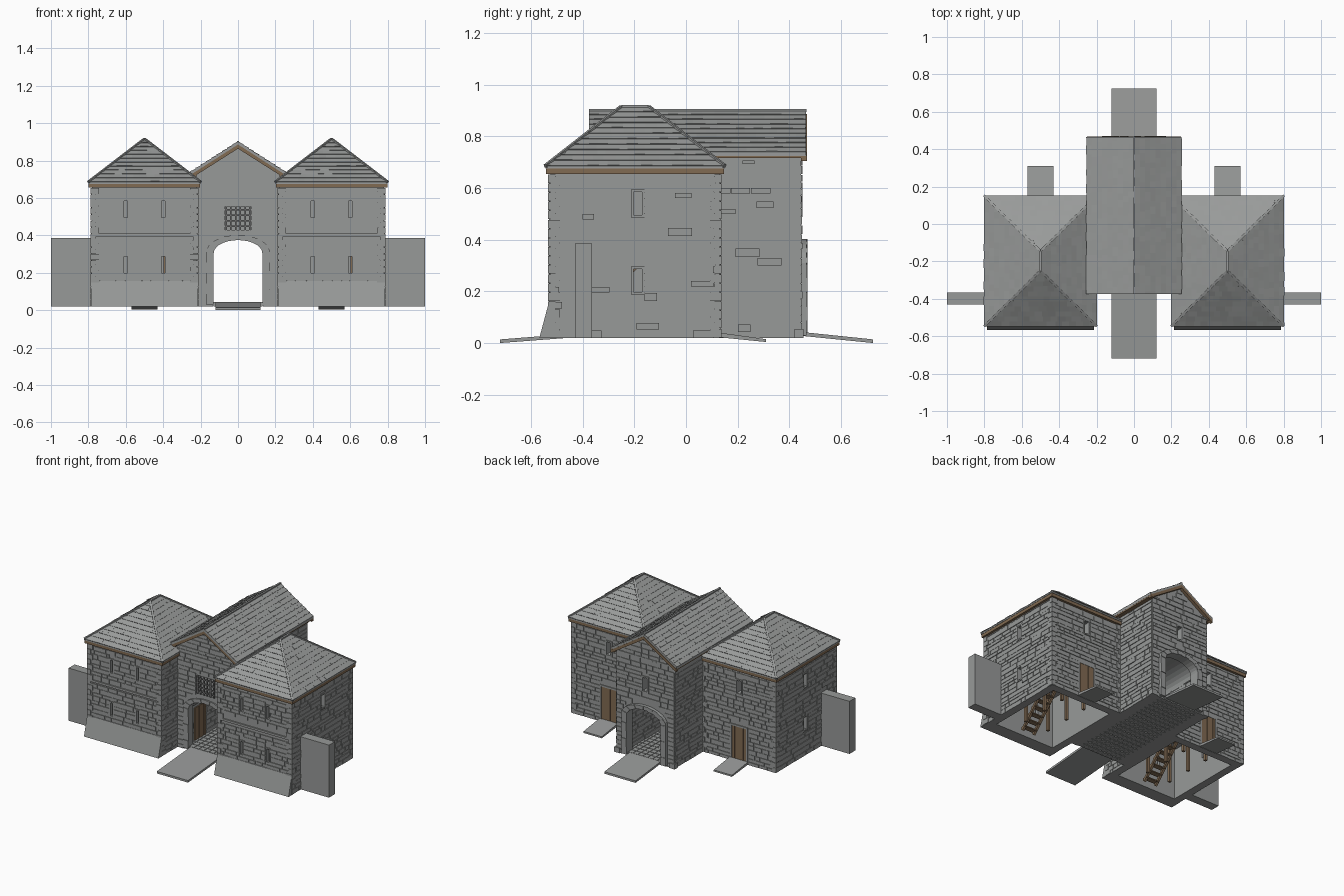
import bpy, bmesh, math, random
from mathutils import Vector

rng = random.Random(4)
cube = bpy.data.objects.get("Cube")
if cube:
    bpy.data.objects.remove(cube, do_unlink=True)


def material(name, rgb):
    m = bpy.data.materials.new(name)
    m.use_nodes = True
    m.diffuse_color = (*rgb, 1)
    m.node_tree.nodes["Principled BSDF"].inputs["Base Color"].default_value = (*rgb, 1)
    return m


STONE = material("grey stone", (0.31, 0.32, 0.315))
SLATE = material("grey slate", (0.32, 0.33, 0.325))
TIMBER = material("brown timber", (0.22, 0.145, 0.085))
IRON = material("dark iron", (0.16, 0.16, 0.16))


# ---- mesh helpers ----
def finish(name, bm, mat):
    bmesh.ops.dissolve_degenerate(bm, dist=1e-5, edges=bm.edges)
    bmesh.ops.recalc_face_normals(bm, faces=bm.faces)
    mesh = bpy.data.meshes.new(name)
    bm.to_mesh(mesh)
    bm.free()
    mesh.materials.append(mat)
    ob = bpy.data.objects.new(name, mesh)
    bpy.context.collection.objects.link(ob)
    return ob


def loft(bm, low, high):
    a, b = [bm.verts.new(p) for p in low], [bm.verts.new(p) for p in high]
    bm.faces.new(a)
    bm.faces.new(b[::-1])
    n = len(a)
    for i in range(n):
        j = (i + 1) % n
        bm.faces.new((a[i], b[i], b[j], a[j]))


def box(bm, x, y, z):
    ring = [(x[0], y[0]), (x[1], y[0]), (x[1], y[1]), (x[0], y[1])]
    loft(bm, [(*p, z[0]) for p in ring], [(*p, z[1]) for p in ring])


def prism(bm, profile, y0, y1):
    loft(bm, [(x, y0, z) for x, z in profile], [(x, y1, z) for x, z in profile])


def beam(bm, p, q, w, up=Vector((0, 0, 1))):
    p, q = Vector(p), Vector(q)
    side = (q - p).cross(up).normalized() * w / 2
    top = side.cross(q - p).normalized() * w / 2
    ring = [side + top, side - top, -side - top, top - side]
    loft(bm, [p + r for r in ring], [q + r for r in ring])


def make(name, mat, fn, *args):
    bm = bmesh.new()
    fn(bm, *args)
    return finish(name, bm, mat)


def cut(ob, fn, *args):
    tool = make("cutter", STONE, fn, *args)
    mod = ob.modifiers.new("cut", "BOOLEAN")
    mod.operation, mod.solver, mod.object = "DIFFERENCE", "EXACT", tool
    bpy.context.view_layer.objects.active = ob
    bpy.ops.object.modifier_apply(modifier=mod.name)
    bpy.data.objects.remove(tool, do_unlink=True)


# Random stone courses; place(u, v, depth) maps onto the wall
def stones(bm, place, u0, u1, v0, v1, holes=(), half=None):
    v = v0
    while v < v1 - 0.008:
        h = min(rng.uniform(0.022, 0.036), v1 - v)
        r = half(v + h) if half else 9
        spans = [(max(u0, -r), min(u1, r))]
        for a, b, c, d in holes:
            if c < v + h and d > v:
                spans = [s for p, q in spans for s in ((p, min(q, a)), (max(p, b), q)) if s[1] - s[0] > 0.008]
        for p, q in spans:
            while q - p > 0.006:
                w = min(rng.uniform(0.035, 0.1), q - p)
                w = q - p if q - p - w < 0.015 else w
                d = rng.uniform(0.003, 0.006)
                ring = [(p, v), (p + w - 0.003, v), (p + w - 0.003, v + h - 0.003), (p, v + h - 0.003)]
                loft(bm, [place(*c, -0.001) for c in ring], [place(*c, d) for c in ring])
                p += w
        v += h


# Overlapping slates on a roof slope, eave a-b and ridge d-c
def slates(bm, a, b, c, d, row=0.034, width=0.042):
    a, b, c, d = map(Vector, (a, b, c, d))
    U = (b - a).normalized()
    S = (d - a) - U * (d - a).dot(U)
    N = U.cross(S).normalized()
    N = -N if N.z < 0 else N
    rows = round(S.length / row)
    size, dl, dr = (b - a).length, (d - a).dot(U), (c - b).dot(U)
    for i in range(rows):
        t0, t1 = i / rows, (i + 1) / rows
        s = -width * rng.random()
        while s < size:
            e = s + width * rng.uniform(0.7, 1.2)
            lift = rng.uniform(0.003, 0.006)
            x = [min(max(k, t * dl), size + t * dr) for k, t in ((s, t0), (e, t0), (e, t1), (s, t1))]
            if x[1] - x[0] > 0.004:
                at = [a + U * k + S * t for k, t in zip(x, (t0, t0, t1, t1))]
                loft(bm, [p - N * 0.002 for p in at],
                     [p + N * k for p, k in zip(at, (lift, lift, 0.001, 0.001))])
            s = e


# Rectangular surround built on a wall
def surround(bm, place, u, v, w, h, t, d=0.006):
    for a, b, c, e in ((-w, -w + t, -h, h), (w - t, w, -h, h), (-w, w, -h, -h + t), (-w, w, h - t, h)):
        ring = [(u + a, v + c), (u + b, v + c), (u + b, v + e), (u + a, v + e)]
        loft(bm, [place(*p, -0.02) for p in ring], [place(*p, d) for p in ring])


def arch(hw, spring, rise, z0=0.03):
    legs = [z0 + (spring - z0) * i / 5 for i in range(5)]
    curve = [(-hw * math.cos(math.pi * i / 14), spring + rise * math.sin(math.pi * i / 14)) for i in range(15)]
    return [(-hw, z) for z in legs] + curve + [(hw, z) for z in legs[::-1]]


# ---- towers ----
for s, side in ((1, "left"), (-1, "right")):
    c = 0.5 * s
    front = lambda u, v, d: Vector((c + u, -0.525 - d, v))
    back = lambda u, v, d: Vector((c + u, 0.13 + d, v))
    outer = lambda u, v, d: Vector((s * (0.78 + d), u, v))
    inner = lambda u, v, d: Vector((s * (0.22 - d), u, v))
    walls = make(side + "_tower_walls", STONE, box, (c - 0.28, c + 0.28), (-0.525, 0.13), (0.02, 0.67))
    cut(walls, box, (c - 0.23, c + 0.23), (-0.475, 0.08), (-0.1, 0.65))
    surrounds, openings = bmesh.new(), {front: [], back: [], outer: []}
    spots = [(front, u, v, 0.018) for u in (-0.1, 0.1) for v in (0.242, 0.54)]
    spots += [(outer, -0.187, v, 0.026) for v in (0.242, 0.54)] + [(back, 0, 0.54, 0.026)]
    for place, u, v, w in spots:
        mid, k = place(u, v, 0), w - 0.008
        ex, ey = (0.08, k) if place is outer else (k, 0.08)
        cut(walls, box, (mid.x - ex, mid.x + ex), (mid.y - ey, mid.y + ey), (v - 0.044, v + 0.044))
        surround(surrounds, place, u, v, w, 0.054, 0.009)
        openings[place].append((u - w, u + w, v - 0.054, v + 0.054))
    surround(surrounds, back, 0, 0.15, 0.068, 0.125, 0.012)
    openings[back].append((-0.068, 0.068, 0.02, 0.275))
    openings[front].append((-0.3, 0.3, 0.393, 0.412))
    finish(side + "_tower_window_surrounds", surrounds, STONE)

    bm = bmesh.new()
    stones(bm, front, -0.28, 0.28, 0.155, 0.655, openings[front])
    stones(bm, back, -0.28, 0.28, 0.02, 0.655, openings[back])
    stones(bm, outer, -0.525, 0.13, 0.02, 0.655, openings[outer] + [(-0.43, -0.365, 0, 0.385)])
    stones(bm, inner, -0.525, -0.35, 0.02, 0.655)
    finish(side + "_tower_stonework", bm, STONE)
    make(side + "_string_course", STONE, box, (c - 0.282, c + 0.282), (-0.534, -0.51), (0.395, 0.41))

    # Alternating corner blocks
    bm = bmesh.new()
    for i in range(18):
        z, lx, ly = 0.022 + i * 0.0352, *((0.045, 0.028) if i % 2 else (0.028, 0.045))
        for k in (-1, 1):
            x = c + k * 0.288
            box(bm, (x, x - k * lx), (-0.534, -0.534 + ly), (z, z + 0.033))
            box(bm, (x, x - k * lx), (0.138, 0.138 - ly), (z, z + 0.033))
    finish(side + "_tower_quoins", bm, STONE)

    bm = bmesh.new()
    x0, x1 = c - 0.286, c + 0.286
    loft(bm, [(x0, -0.568, 0.02), (x0, -0.52, 0.02), (x0, -0.52, 0.16), (x0, -0.532, 0.155)],
         [(x1, -0.568, 0.02), (x1, -0.52, 0.02), (x1, -0.52, 0.16), (x1, -0.532, 0.155)])
    finish(side + "_sloped_base", bm, STONE)
    make(side + "_curtain_wall", STONE, box, (s * 0.78, s), (-0.43, -0.365), (0.02, 0.385))

    # Hipped roof with slates, ridge caps and eaves board
    e = [(c - 0.3, -0.545, 0.685), (c + 0.3, -0.545, 0.685), (c + 0.3, 0.15, 0.685), (c - 0.3, 0.15, 0.685)]
    r0, r1 = (c, -0.25, 0.915), (c, -0.145, 0.915)
    bm = bmesh.new()
    box(bm, (c - 0.3, c + 0.3), (-0.545, 0.15), (0.676, 0.685))
    loft(bm, e, [r0, (c + 0.001, -0.25, 0.915), r1, (c - 0.001, -0.145, 0.915)])
    for quad in ((e[0], e[1], r0, r0), (e[1], e[2], r1, r0), (e[2], e[3], r1, r1), (e[3], e[0], r0, r1)):
        slates(bm, *quad)
    for p, q in ((e[0], r0), (e[1], r0), (e[2], r1), (e[3], r1), (r0, r1)):
        beam(bm, p, q, 0.013)
    finish(side + "_tower_roof", bm, SLATE)
    make(side + "_tower_eaves_board", TIMBER, box, (c - 0.298, c + 0.298), (-0.542, 0.147), (0.655, 0.678))

    # Back door and its ramp
    bm = bmesh.new()
    for i in range(5):
        x = c - 0.055 + i * 0.022
        box(bm, (x, x + 0.0205), (0.12, 0.134), (0.035, 0.263))
    finish(side + "_back_door", bm, TIMBER)
    bm = bmesh.new()
    loft(bm, [(c - 0.07, 0.13, 0.022), (c + 0.07, 0.13, 0.022), (c + 0.07, 0.13, 0.04), (c - 0.07, 0.13, 0.04)],
         [(c - 0.07, 0.31, 0.004), (c + 0.07, 0.31, 0.004), (c + 0.07, 0.31, 0.015), (c - 0.07, 0.31, 0.015)])
    finish(side + "_back_ramp", bm, STONE)

    # Interior floor, posts and stairs
    make(side + "_upper_floor", STONE, box, (c - 0.235, c + 0.235), (-0.48, 0.085), (0.375, 0.39))
    bm = bmesh.new()
    for x in (c - 0.07, c + 0.11):
        for y in (-0.33, -0.15, 0.02):
            box(bm, (x - 0.009, x + 0.009), (y - 0.009, y + 0.009), (0.02, 0.378))
    finish(side + "_posts", bm, TIMBER)
    bm = bmesh.new()
    for k in (-0.045, 0.045):
        beam(bm, (c + k, -0.44, 0.03), (c + k, -0.12, 0.375), 0.016)
    for i in range(10):
        y, z = -0.43 + i * 0.032, 0.05 + i * 0.0345
        box(bm, (c - 0.05, c + 0.05), (y - 0.016, y + 0.02), (z - 0.004, z + 0.004))
    finish(side + "_stairs", bm, TIMBER)

# ---- gatehouse ----
gable = [(-0.222, 0.02), (0.222, 0.02), (0.222, 0.73), (0, 0.875), (-0.222, 0.73)]
gate = make("gatehouse_walls", STONE, prism, gable, -0.35, 0.445)
cut(gate, prism, arch(0.155, 0.305, 0.085, -0.1), -0.6, 0.7)
cut(gate, box, (-0.07, 0.07), (-0.4, -0.3), (0.43, 0.555))
cut(gate, box, (-0.018, 0.018), (0.4, 0.5), (0.5, 0.59))
gate_front = lambda u, v, d: Vector((u, -0.35 - d, v))
gate_back = lambda u, v, d: Vector((u, 0.445 + d, v))
half = lambda z: min(0.222, (0.868 - z) * 1.5)
arch_holes = [(-0.17, 0.17, 0, 0.33), (-0.15, 0.15, 0.33, 0.365), (-0.1, 0.1, 0.365, 0.405)]
bm = bmesh.new()
stones(bm, gate_front, -0.222, 0.222, 0.02, 0.86, arch_holes + [(-0.075, 0.075, 0.425, 0.56)], half)
stones(bm, gate_back, -0.222, 0.222, 0.02, 0.86, arch_holes + [(-0.027, 0.027, 0.488, 0.602)], half)
for s in (-1, 1):
    stones(bm, lambda u, v, d: Vector((s * (0.222 + d), u, v)), 0.13, 0.445, 0.02, 0.71)
    stones(bm, lambda u, v, d: Vector((s * (0.155 - d), u, v)), -0.3, 0.4, 0.045, 0.3, [(-0.27, -0.13, 0, 0.28)])
    box(bm, (s * 0.19, s * 0.232), (0.42, 0.456), (0.02, 0.055))
for y in ((-0.358, -0.34), (0.435, 0.453)):
    box(bm, (-0.222, 0.222), y, (0.722, 0.732))
surround(bm, gate_back, 0, 0.545, 0.027, 0.057, 0.01)
finish("gatehouse_stonework", bm, STONE)

# Arch rings of separate blocks
bm = bmesh.new()
for near, far, out in ((-0.362, -0.31, -1), (0.47, 0.4, 1)):
    ins, outs = arch(0.13, 0.305, 0.07), arch(0.17, 0.31, 0.092)
    for i in range(len(ins) - 1):
        y = near - out * 0.004 * (i % 2)
        quad = (ins[i], ins[i + 1], outs[i + 1], outs[i])
        prism(bm, quad, y, far)
finish("gate_arches", bm, STONE)

bm = bmesh.new()
for i in range(6):
    x = -0.0625 + i * 0.025
    box(bm, (x - 0.004, x + 0.004), (-0.358, -0.35), (0.43, 0.555))
for i in range(4):
    z = 0.448 + i * 0.03
    box(bm, (-0.07, 0.07), (-0.356, -0.348), (z - 0.004, z + 0.004))
finish("gate_window_grille", bm, IRON)

bm = bmesh.new()
for s in (-1, 1):
    for i in range(5):
        y = -0.26 + i * 0.024
        box(bm, (s * 0.16, s * 0.148), (y, y + 0.022), (0.045, 0.27))
finish("passage_doors", bm, TIMBER)

# Gatehouse roof
bm, boards = bmesh.new(), bmesh.new()
for s in (-1, 1):
    prism(bm, [(0, 0.9), (s * 0.253, 0.738), (s * 0.253, 0.724), (0, 0.886)], -0.375, 0.465)
    slates(bm, (s * 0.253, -0.375, 0.738), (s * 0.253, 0.465, 0.738), (0, 0.465, 0.9), (0, -0.375, 0.9))
    for y in (-0.372, 0.446):
        prism(boards, [(0, 0.887), (s * 0.251, 0.726), (s * 0.251, 0.705), (0, 0.864)], y, y + 0.022)
    box(boards, (s * 0.222, s * 0.251), (-0.37, 0.465), (0.716, 0.736))
beam(bm, (0, -0.375, 0.9), (0, 0.467, 0.9), 0.012)
finish("gatehouse_roof", bm, SLATE)
finish("gatehouse_roof_boards", boards, TIMBER)

# Passage paving and gate ramps
bm = bmesh.new()
box(bm, (-0.17, 0.17), (-0.35, 0.45), (0.026, 0.039))
for i in range(9):
    for j in range(20):
        x, y = -0.17 + i * 0.0378, -0.35 + j * 0.04
        box(bm, (x + 0.002, x + 0.036), (y + 0.002, y + 0.038), (0.02, 0.044))
finish("passage_paving", bm, STONE)
for name, y0, y1 in (("front_ramp", -0.35, -0.72), ("back_ramp", 0.445, 0.725)):
    bm = bmesh.new()
    loft(bm, [(x, y0, z) for x, z in ((-0.12, 0.028), (0.12, 0.028), (0.12, 0.043), (-0.12, 0.043))],
         [(x, y1, z) for x, z in ((-0.12, 0), (0.12, 0), (0.12, 0.014), (-0.12, 0.014))])
    finish(name, bm, STONE)
